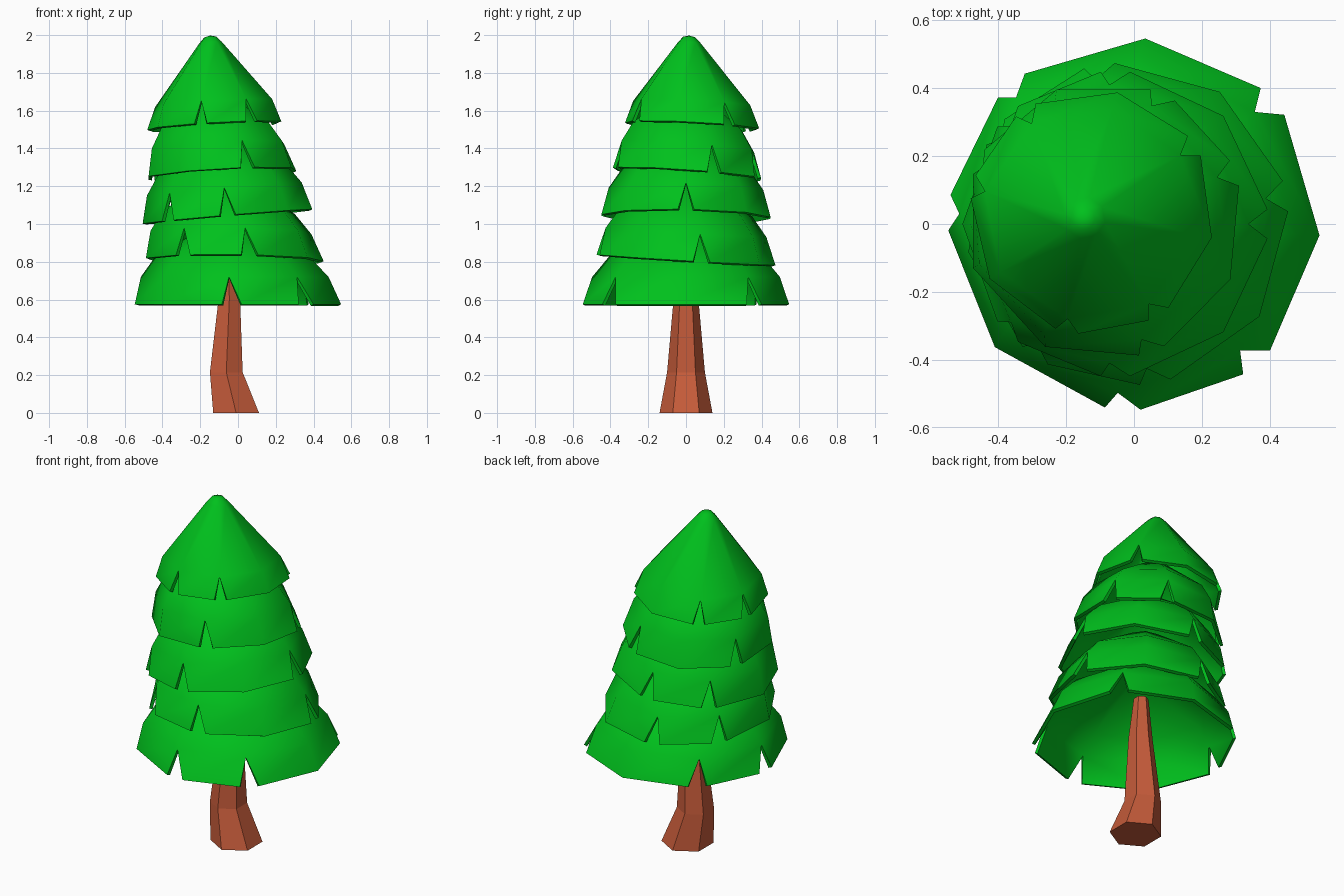
import bpy, bmesh, math

if "Cube" in bpy.data.objects:
    bpy.data.objects.remove(bpy.data.objects["Cube"], do_unlink=True)


def make_material(name, color):
    mat = bpy.data.materials.new(name)
    mat.use_nodes = True
    mat.diffuse_color = color
    mat.node_tree.nodes["Principled BSDF"].inputs["Base Color"].default_value = color
    return mat


GREEN = make_material("leaf green", (0.0, 0.53, 0.012, 1))
BROWN = make_material("bark brown", (0.56, 0.105, 0.042, 1))


def make_object(name, bm, mat):
    bmesh.ops.recalc_face_normals(bm, faces=bm.faces)
    mesh = bpy.data.meshes.new(name)
    bm.to_mesh(mesh)
    bm.free()
    mesh.materials.append(mat)
    obj = bpy.data.objects.new(name, mesh)
    bpy.context.collection.objects.link(obj)
    return obj


# Eight-sided hollow skirt of foliage with triangular notches cut in its rim
def make_tier(name, center, radius, turn, slope, notches, profile, lean):
    bm = bmesh.new()
    cx, cy, cz = center

    def vert(angle, scale, height):
        a = math.radians(angle)
        x, y = radius * scale * math.cos(a), radius * scale * math.sin(a)
        z = cz + height + slope[0] * x + slope[1] * y
        return bm.verts.new((cx + x + lean[0] * height, cy + y + lean[1] * height, z))

    # Rim: a notched corner splits into two points
    rim = []
    for i in range(8):
        angle = turn + 45 * i
        if i in notches:
            rim.append((vert(angle - 5.5, 1, 0), vert(angle + 5.5, 1, 0)))
        else:
            corner = vert(angle, 1, 0)
            rim.append((corner, corner))
    rings = [[vert(turn + 45 * i, s, h) for i in range(8)] for s, h in profile]
    tip = vert(0, 0, profile[-1][1] + 0.008)

    for i in range(8):
        j = (i + 1) % 8
        bm.faces.new((rim[i][1], rim[j][0], rings[0][j], rings[0][i]))
        for low, high in zip(rings, rings[1:]):
            bm.faces.new((low[i], low[j], high[j], high[i]))
        bm.faces.new((rings[-1][i], rings[-1][j], tip))

    obj = make_object(name, bm, GREEN)
    # Open shells need outward normals for the thickness to go inward
    if sum(p.normal.z for p in obj.data.polygons) < 0:
        obj.data.flip_normals()
    solid = obj.modifiers.new("thickness", "SOLIDIFY")
    solid.thickness = 0.018
    solid.offset = -1
    bpy.ops.object.select_all(action="DESELECT")
    obj.select_set(True)
    bpy.context.view_layer.objects.active = obj
    bpy.ops.object.modifier_apply(modifier="thickness")
    bpy.ops.object.shade_smooth_by_angle(angle=math.radians(50))


SKIRT = [(0.91, 0.145), (0.75, 0.25), (0.2, 0.42)]
CROWN = [(0.88, 0.12), (0.17, 0.44), (0.09, 0.47)]
NOTCHES = {0, 2, 3, 5, 6}
LEAN = (-0.12, 0.0)

make_tier("bottom_tier", (0, 0, 0.575), 0.547, 41.5, (0, 0), NOTCHES, SKIRT, LEAN)
make_tier("second_tier", (-0.02, 0, 0.81), 0.475, 10, (-0.01, -0.06), NOTCHES, SKIRT, LEAN)
make_tier("third_tier", (-0.055, 0, 1.04), 0.45, 0, (0.085, -0.016), NOTCHES, SKIRT, LEAN)
make_tier("fourth_tier", (-0.088, 0.01, 1.265), 0.41, 20, (0.056, -0.07), {0, 1, 3, 6}, SKIRT, LEAN)
make_tier("crown_tier", (-0.123, 0.035, 1.52), 0.36, 33, (0.057, -0.05), NOTCHES, CROWN, (-0.05, -0.04))

# Bent six-sided trunk: (centre x, radius, height) per ring
bm = bmesh.new()
rings = []
for cx, r, z in [(-0.01, 0.14, 0), (-0.062, 0.1, 0.215), (-0.046, 0.066, 0.6), (-0.05, 0.04, 0.85)]:
    angles = [math.radians(30 + 60 * i) for i in range(6)]
    rings.append([bm.verts.new((cx + r * math.cos(a), r * math.sin(a), z)) for a in angles])
for low, high in zip(rings, rings[1:]):
    for i in range(6):
        j = (i + 1) % 6
        bm.faces.new((low[i], low[j], high[j], high[i]))
bm.faces.new(rings[0])
bm.faces.new(rings[-1])
make_object("trunk", bm, BROWN)
